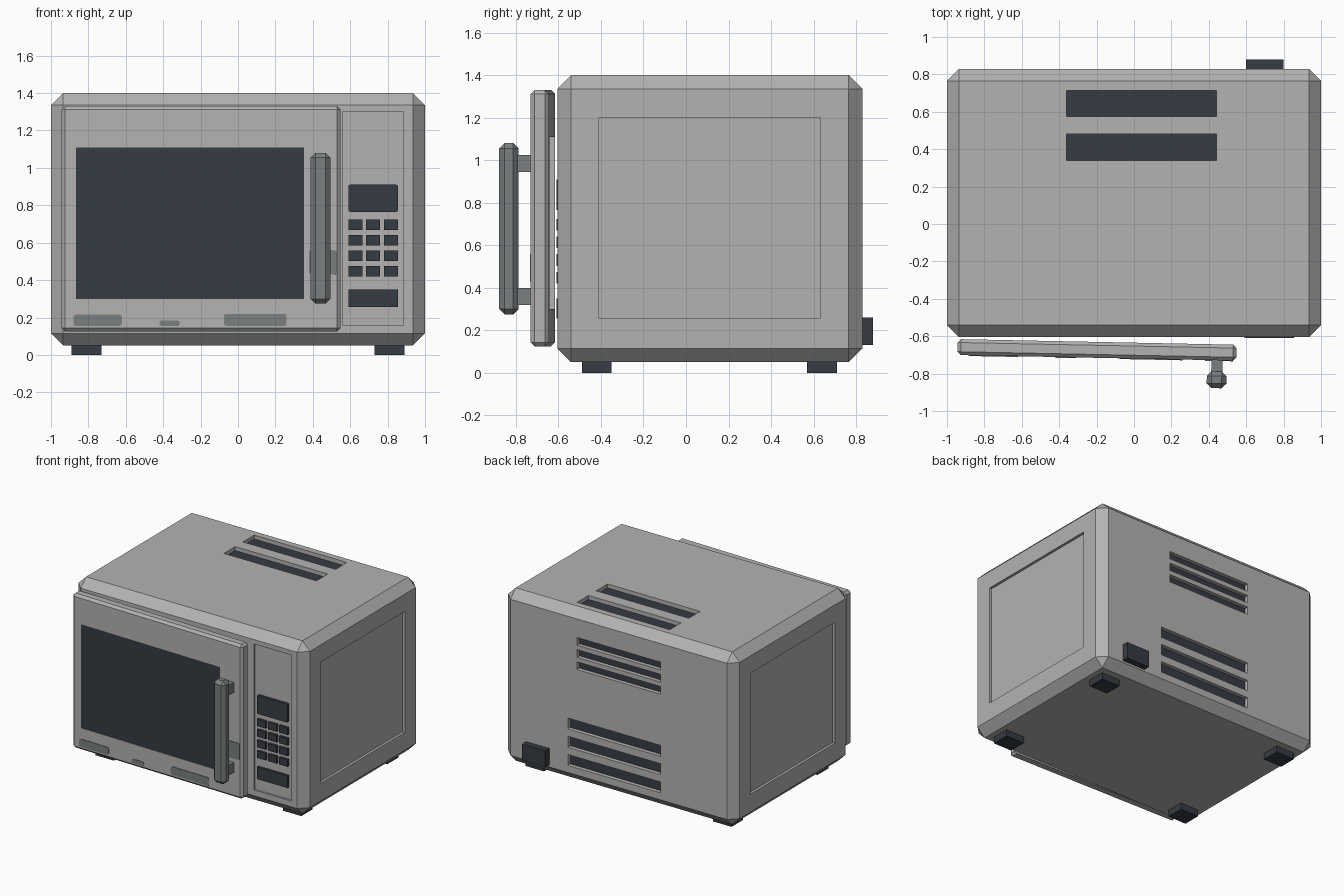
import bpy, bmesh, math
from mathutils import Matrix, Vector

if "Cube" in bpy.data.objects:
    bpy.data.objects.remove(bpy.data.objects["Cube"])


def material(name, rgb):
    m = bpy.data.materials.new(name)
    m.diffuse_color = (*rgb, 1)
    m.use_nodes = True
    m.node_tree.nodes["Principled BSDF"].inputs["Base Color"].default_value = m.diffuse_color
    return m


SHELL = material("shell grey", (0.46, 0.45, 0.44))
DARK = material("dark glass", (0.037, 0.044, 0.056))
METAL = material("handle grey", (0.20, 0.215, 0.22))


def boxes(name, ranges, mat, bevel=0.0, axis=None):
    """One object of boxes (x0, x1, y0, y1, z0, z1); axis limits bevels to edges along it."""
    bm = bmesh.new()
    for x0, x1, y0, y1, z0, z1 in ranges:
        size = Vector((x1 - x0, y1 - y0, z1 - z0))
        mid = Vector((x0 + x1, y0 + y1, z0 + z1)) / 2
        bmesh.ops.create_cube(bm, size=1, matrix=Matrix.Translation(mid) @ Matrix.Diagonal((*size, 1)))
    if bevel:
        edges = [e for e in bm.edges if axis is None
                 or abs((e.verts[0].co - e.verts[1].co).normalized()[axis]) > 0.9]
        bmesh.ops.bevel(bm, geom=edges, offset=bevel, segments=1 if axis is None else 3,
                        profile=0.5, affect='EDGES')
    me = bpy.data.meshes.new(name)
    bm.to_mesh(me)
    bm.free()
    me.materials.append(mat)
    ob = bpy.data.objects.new(name, me)
    bpy.context.collection.objects.link(ob)
    return ob


def cut(target, ranges):
    """Carve box pockets out of the target."""
    cutter = boxes("cutter", ranges, SHELL)
    mod = target.modifiers.new("pockets", 'BOOLEAN')
    mod.operation, mod.solver, mod.object = 'DIFFERENCE', 'EXACT', cutter
    bpy.context.view_layer.objects.active = target
    bpy.ops.object.modifier_apply(modifier=mod.name)
    bpy.data.objects.remove(cutter)


# Casing extents
FRONT, BACK, TOP = -0.605, 0.83, 1.40
DEPTH = 0.035
body = boxes("casing", [(-1, 1, FRONT, BACK, 0.05, TOP)], SHELL, 0.065)

# Vent slots
top_slots = [(-0.36, 0.44, y, y + 0.14) for y in (0.34, 0.575)]
back_slots = [(-0.36, 0.36, z, z + 0.06) for z in (0.94, 1.035, 1.13)]
back_slots += [(-0.36, 0.44, z, z + 0.085) for z in (0.17, 0.312, 0.455)]

# Pockets: vents, control panel, pressed side panels
pockets = [(*s, TOP - DEPTH, TOP + 0.1) for s in top_slots]
pockets += [(x0, x1, BACK - DEPTH, BACK + 0.1, z0, z1) for x0, x1, z0, z1 in back_slots]
pockets += [(0.56, 0.885, FRONT - 0.1, FRONT + 0.015, 0.16, 1.30)]
pockets += [(min(a, b), max(a, b), -0.41, 0.63, 0.255, 1.20)
            for a, b in ((0.98, 1.1), (-0.98, -1.1))]
cut(body, pockets)

# Dark vent floors
boxes("top_vents", [(*s, TOP - DEPTH - 0.002, TOP - DEPTH + 0.004) for s in top_slots], DARK)
boxes("back_vents", [(x0, x1, BACK - DEPTH - 0.002, BACK - DEPTH + 0.004, z0, z1)
                     for x0, x1, z0, z1 in back_slots], DARK)

# Control panel: display, keypad, start button
KEY_Y = (FRONT - 0.004, FRONT + 0.02)
boxes("display", [(0.59, 0.855, *KEY_Y, 0.765, 0.91)], DARK, 0.01, axis=1)
boxes("keypad", [(0.59 + c * 0.095, 0.665 + c * 0.095, *KEY_Y, 0.42 + r * 0.083, 0.475 + r * 0.083)
                 for c in range(3) for r in range(4)], DARK)
boxes("start_button", [(0.59, 0.855, *KEY_Y, 0.255, 0.35)], DARK)

# Feet and rear cable block
boxes("feet", [(x, x + 0.16, y, y + 0.14, 0, 0.06)
               for x in (-0.89, 0.73) for y in (-0.49, 0.57)], DARK)
boxes("cable_block", [(0.60, 0.80, BACK - 0.01, 0.88, 0.13, 0.26)], DARK)

# Door frame with window opening
DOOR_F = -0.7155
door = boxes("door", [(-0.943, 0.548, DOOR_F, DOOR_F + 0.085, 0.125, 1.33)], SHELL, 0.018)
cut(door, [(-0.865, 0.355, -1, 0, 0.30, 1.11)])
glass = boxes("window", [(-0.867, 0.357, DOOR_F + 0.004, DOOR_F + 0.016, 0.298, 1.112)], DARK)

# Handle bar and its two mounts
handle = boxes("handle", [(0.392, 0.497, -0.865, -0.775, 0.275, 1.08)], METAL, 0.025)
mounts = boxes("handle_mounts", [(0.415, 0.475, -0.79, DOOR_F + 0.01, z, z + 0.08)
                                 for z in (0.32, 0.945)], METAL)

# Worn patches on the door face
patches = boxes("worn_patches", [(x0, x1, DOOR_F - 0.004, DOOR_F + 0.002, z0, z1)
                                 for x0, x1, z0, z1 in ((-0.88, -0.62, 0.155, 0.215),
                                                        (-0.42, -0.31, 0.155, 0.185),
                                                        (-0.075, 0.26, 0.155, 0.22),
                                                        (0.38, 0.53, 0.43, 0.56))],
                METAL, 0.014, axis=1)

# Door stands slightly ajar
pivot = Matrix.Translation((-0.2, -0.673, 0))
swing = pivot @ Matrix.Rotation(math.radians(-1.15), 4, 'Z') @ pivot.inverted()
for ob in (door, glass, handle, mounts, patches):
    ob.data.transform(swing)
